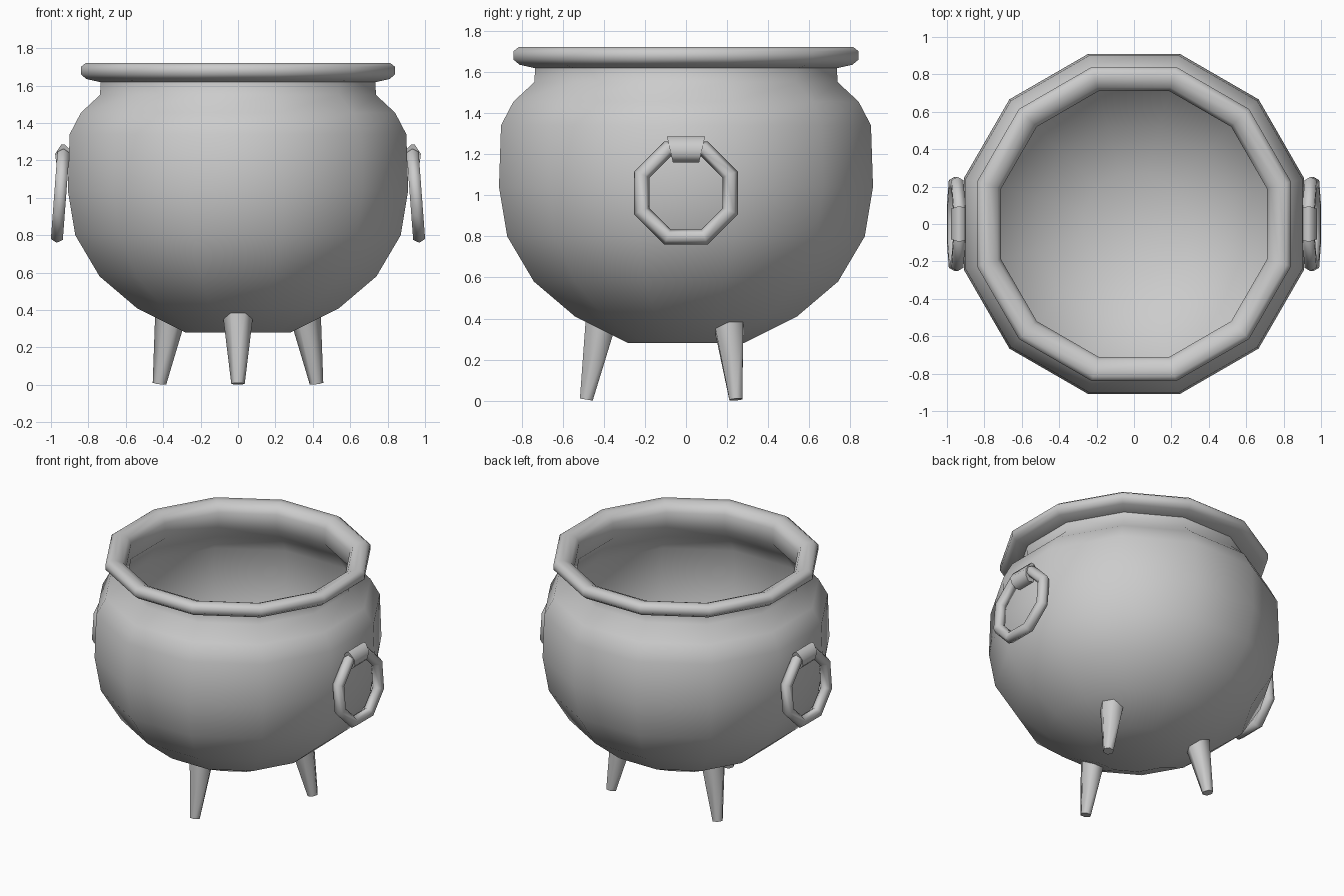
import bpy, bmesh, math
from mathutils import Matrix, Vector

if "Cube" in bpy.data.objects:
    bpy.data.objects.remove(bpy.data.objects["Cube"])


def finish(name, bm, angle=50):
    bmesh.ops.remove_doubles(bm, verts=bm.verts, dist=1e-5)
    bmesh.ops.recalc_face_normals(bm, faces=bm.faces)
    me = bpy.data.meshes.new(name)
    bm.to_mesh(me)
    bm.free()
    ob = bpy.data.objects.new(name, me)
    bpy.context.collection.objects.link(ob)
    bpy.ops.object.select_all(action='DESELECT')
    ob.select_set(True)
    bpy.context.view_layer.objects.active = ob
    bpy.ops.object.shade_smooth_by_angle(angle=math.radians(angle))
    return ob


def loft(bm, rings, caps=True, loop=False):
    vs = [[bm.verts.new(p) for p in r] for r in rings]
    n = len(vs[0])
    pairs = list(zip(vs, vs[1:])) + ([(vs[-1], vs[0])] if loop else [])
    for a, b in pairs:
        for i in range(n):
            j = (i + 1) % n
            bm.faces.new((a[i], a[j], b[j], b[i]))
    if caps and not loop:
        bm.faces.new(vs[0])
        bm.faces.new(vs[-1])


def lathe(name, profile, sides, angle=50):
    # radii are given to the flat of each side
    k = 1 / math.cos(math.pi / sides)
    rings = []
    for r, z in profile:
        rings.append([(r * k * math.cos((i + .5) * math.tau / sides),
                       r * k * math.sin((i + .5) * math.tau / sides), z)
                      for i in range(sides)])
    bm = bmesh.new()
    loft(bm, rings)
    return finish(name, bm, angle)


# Bowl with rolled rim: outer wall up, over the rim, inner wall back down
lathe("bowl", [(.28, .28), (.54, .41), (.74, .58), (.87, .80), (.91, 1.04),
               (.90, 1.34), (.84, 1.455), (.738, 1.55), (.734, 1.618),
               (.81, 1.635), (.84, 1.66), (.84, 1.70), (.815, 1.72),
               (.775, 1.72), (.73, 1.70), (.71, 1.66), (.71, 1.55),
               (.81, 1.44), (.87, 1.33), (.88, 1.04), (.84, .82),
               (.715, .605), (.52, .44), (.27, .31)], 12, 65)

# Three tapered six-sided legs, tops slanted to follow the bowl underside
for n, deg in enumerate((-90, 30, 150)):
    rot = Matrix.Rotation(math.radians(deg), 3, 'Z')
    foot, top = [], []
    for i in range(6):
        a = (i + .5) * math.tau / 6
        c, s = math.cos(a), math.sin(a)
        foot.append(rot @ Vector((.485 + .036 * c, .036 * s, .006 + .006 * c)))
        r = .42 + .078 * c
        top.append(rot @ Vector((r, .08 * s, .295 + .5 * (r - .28))))
    bm = bmesh.new()
    loft(bm, [foot, top])
    finish("leg_%d" % (n + 1), bm, 75)

for side, label in ((1, "right"), (-1, "left")):
    # Hanging octagonal ring, slightly tilted outward at the bottom
    bm = bmesh.new()
    m = Matrix.Translation((.951 * side, 0, 1.011)) @ Matrix.Rotation(side * -.075, 4, 'Y')
    rings = []
    for i in range(8):
        a = (i + .5) * math.tau / 8
        rings.append([m @ Vector((.037 * math.sin(b),
                                  (.233 + .04 * math.cos(b)) * math.cos(a),
                                  (.233 + .04 * math.cos(b)) * math.sin(a)))
                      for b in [j * math.tau / 6 for j in range(6)]])
    loft(bm, rings, loop=True)
    finish("ring_" + label, bm, 75)

    # Bracket holding the ring, narrower at the bottom
    section = [(.89, 1.25), (.925, 1.285), (.945, 1.285), (.978, 1.235),
               (.972, 1.19), (.945, 1.16), (.89, 1.17)]
    bm = bmesh.new()
    loft(bm, [[(x * side, e * (.064 + .23 * (z - 1.16)), z) for x, z in section]
              for e in (-1, 1)])
    finish("bracket_" + label, bm, 70)
